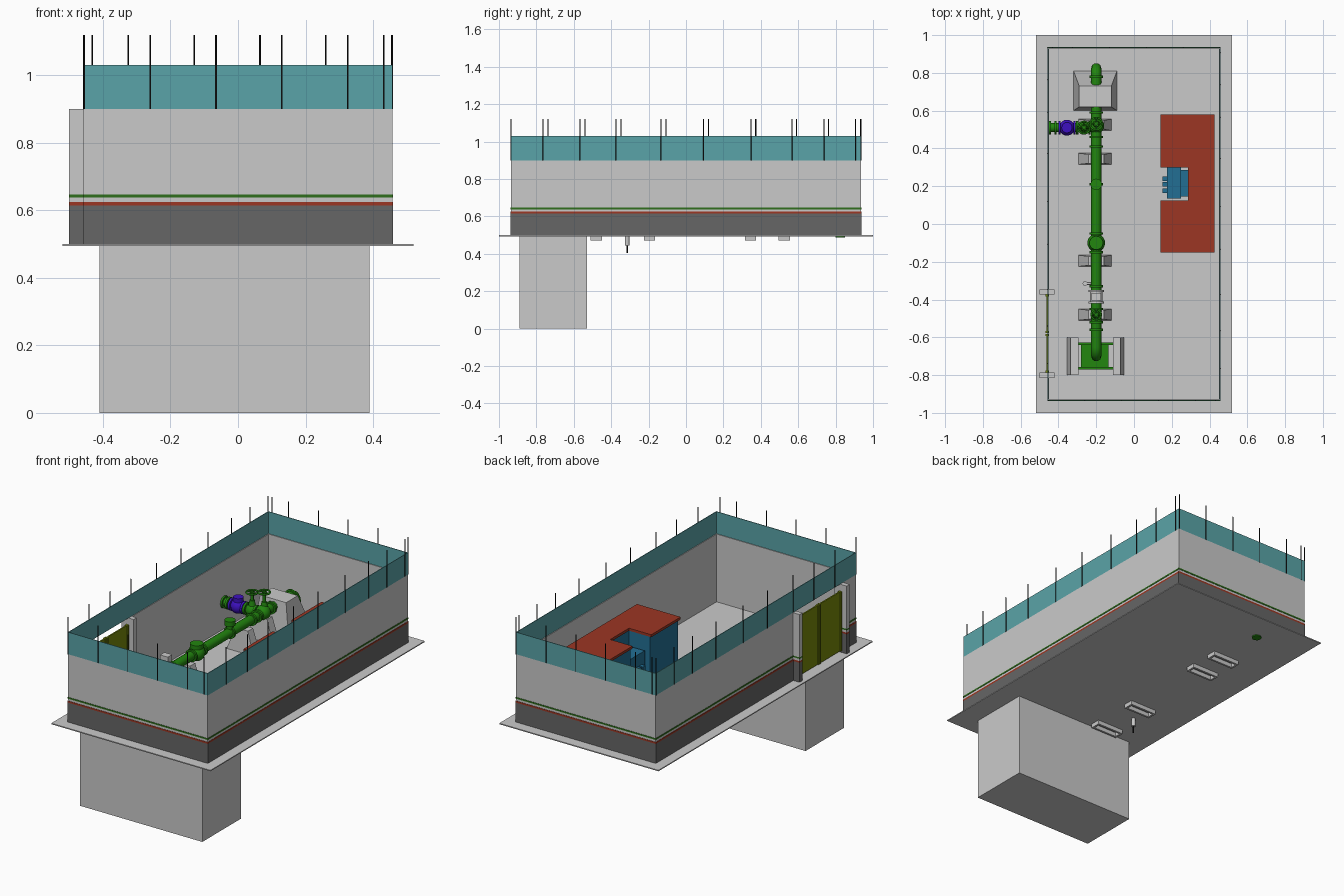
import bpy, bmesh, math
from mathutils import Vector

if "Cube" in bpy.data.objects:
    bpy.data.objects.remove(bpy.data.objects["Cube"])


def material(name, hex_code):
    srgb = [int(hex_code[i:i + 2], 16) / 255 for i in (0, 2, 4)]
    col = [((c + 0.055) / 1.055) ** 2.4 if c > 0.04 else c / 12.92 for c in srgb] + [1]
    m = bpy.data.materials.new(name)
    m.use_nodes = True
    m.diffuse_color = col
    m.node_tree.nodes["Principled BSDF"].inputs["Base Color"].default_value = col
    return m


LIGHT = material("light concrete", "cacaca")
DARK = material("dark grey paint", "666666")
TEAL = material("teal mesh", "5aa4a8")
RED = material("brick red", "9c3623")
GREEN = material("pipe green", "22860f")
LINE = material("line green", "2f6e1c")
BLUE = material("cabin blue", "226f94")
OLIVE = material("gate olive", "76880a")
VIOLET = material("valve violet", "3d10c0")
BLACK = material("black steel", "151515")


def finish(name, bm, mat, smooth=False):
    bmesh.ops.recalc_face_normals(bm, faces=bm.faces)
    me = bpy.data.meshes.new(name)
    bm.to_mesh(me)
    bm.free()
    me.materials.append(mat)
    ob = bpy.data.objects.new(name, me)
    bpy.context.collection.objects.link(ob)
    if smooth:
        bpy.ops.object.select_all(action='DESELECT')
        ob.select_set(True)
        bpy.context.view_layer.objects.active = ob
        bpy.ops.object.shade_smooth_by_angle(angle=math.radians(40))
    return ob


def box(name, x, y, z, mat, tx=(0, 0), ty=(0, 0)):
    """Box from (min, max) ranges; tx and ty pull the top edges inwards."""
    bm = bmesh.new()
    bmesh.ops.create_cube(bm, size=1)
    for v in bm.verts:
        i, j, k = (int(c > 0) for c in v.co)
        v.co = (x[i] + k * tx[i] * (1 - 2 * i), y[j] + k * ty[j] * (1 - 2 * j), z[k])
    return finish(name, bm, mat)


def rod(name, a, b, r, mat, r2=None, sides=20):
    a, b = Vector(a), Vector(b)
    bm = bmesh.new()
    bmesh.ops.create_cone(bm, cap_ends=True, segments=sides, radius1=r,
                          radius2=r if r2 is None else r2, depth=(b - a).length)
    rot = (b - a).to_track_quat('Z', 'Y')
    for v in bm.verts:
        v.co = rot @ v.co + (a + b) / 2
    return finish(name, bm, mat, True)


def ball(name, centre, r, mat):
    bm = bmesh.new()
    bmesh.ops.create_uvsphere(bm, u_segments=20, v_segments=12, radius=r)
    bmesh.ops.translate(bm, verts=bm.verts, vec=centre)
    return finish(name, bm, mat, True)


def tube(name, points, r, mat, cyclic=False):
    cu = bpy.data.curves.new(name, 'CURVE')
    cu.dimensions = '3D'
    cu.bevel_depth, cu.bevel_resolution, cu.use_fill_caps = r, 3, True
    sp = cu.splines.new('POLY')
    sp.points.add(len(points) - 1)
    for p, co in zip(sp.points, points):
        p.co = (*co, 1)
    sp.use_cyclic_u = cyclic
    cu.materials.append(mat)
    ob = bpy.data.objects.new(name, cu)
    bpy.context.collection.objects.link(ob)


# Ground slab and buried tank
box("ground_slab", (-.52, .52), (-1, 1), (.494, .5), LIGHT)
box("buried_tank", (-.41, .39), (-.89, -.53), (0, .495), LIGHT)

# Perimeter walls: plain core with painted bands on the outer face
W, F, T = .457, .935, .008
G0, G1 = -.8, -.36
BANDS = [(.5, .615, DARK), (.615, .625, RED), (.638, .647, LINE)]


def wall(name, x, y, out):
    box(name, x, y, (.5, .9), LIGHT)
    for k, (lo, hi, mat) in enumerate(BANDS):
        px, py = x, y
        if out[0]:
            s = x[1] if out[0] > 0 else x[0]
            px = (s - .001, s + .002) if out[0] > 0 else (s - .002, s + .001)
        else:
            s = y[1] if out[1] > 0 else y[0]
            py = (s - .001, s + .002) if out[1] > 0 else (s - .002, s + .001)
        box(f"{name}_band_{k}", px, py, (lo, hi), mat)


wall("front_wall", (-W, W), (-F, -F + T), (0, -1))
wall("back_wall", (-W, W), (F - T, F), (0, 1))
wall("left_wall", (W - T, W), (-F, F), (1, 0))
wall("right_wall_front", (-W, -W + T), (-F, G0), (-1, 0))
wall("right_wall_back", (-W, -W + T), (G1, F), (-1, 0))

# Teal mesh fence above the walls
for s, side in ((-1, "a"), (1, "b")):
    box(f"mesh_end_{side}", (-W, W), sorted((s * F, s * (F - .004))), (.9, 1.03), TEAL)
    box(f"mesh_side_{side}", sorted((s * W, s * (W - .004))), (-F, F), (.9, 1.03), TEAL)

# Fence rods, each opposite side mirrored
for x in (-.455, -.26, -.065, .13, .325, .432):
    for s in (-1, 1):
        rod("end_rod", (-s * x, s * F, .9), (-s * x, s * F, 1.12), .0028, BLACK, sides=6)
for y in (-.738, -.54, -.348, -.107, .12, .373, .592, .763, .932):
    for s in (-1, 1):
        yy = y if s < 0 else y - .026
        rod("side_rod", (s * W, yy, .9), (s * W, yy, 1.12), .0028, BLACK, sides=6)

# Gate posts and two gate leaves
for y in (G0, G1):
    levels = [(.5, .615, DARK), (.615, .625, RED), (.625, .638, LIGHT),
              (.638, .647, LINE), (.647, .9, LIGHT)]
    for lo, hi, mat in levels:
        box("gate_post", (-.5, -.42), (y - .014, y + .014), (lo, hi), mat)
mid = (G0 + G1) / 2
for a, b in ((G0 + .014, mid - .003), (mid + .003, G1 - .014)):
    box("gate_leaf", (-.463, -.455), (a, b), (.51, .86), OLIVE)
    for y in (a, b - .01):
        box("gate_stile", (-.468, -.45), (y, y + .01), (.51, .86), OLIVE)

# Cabin with a recess on its inner side
def notched(name, x0, x1, y0, y1, n, z0, z1, mat):
    prof = [(x0, y0), (x1, y0), (x1, y1), (x0, y1),
            (x0, n[2]), (n[0], n[2]), (n[0], n[1]), (x0, n[1])]
    bm = bmesh.new()
    f = bm.faces.new([bm.verts.new((*p, z0)) for p in prof])
    ext = bmesh.ops.extrude_face_region(bm, geom=[f])["geom"]
    bmesh.ops.translate(bm, vec=(0, 0, z1 - z0),
                        verts=[v for v in ext if isinstance(v, bmesh.types.BMVert)])
    return finish(name, bm, mat)


notched("cabin_body", .15, .415, -.14, .57, (.29, .12, .305), .5, .775, BLUE)
notched("cabin_roof", .14, .425, -.15, .58, (.285, .125, .3), .775, .79, RED)
box("recess_cabinet", (.175, .25), (.135, .3), (.5, .69), BLUE)
box("recess_shelf", (.25, .285), (.145, .285), (.5, .66), BLUE)
for y in (.175, .21, .24):
    box("cabinet_step", (.15, .178), (y - .012, y + .012), (.5, .62), BLUE)

# Main pipe with elbows at both ends
PX, PZ, R = -.2, .66, .027


def arc(yc, s, r=.05):
    return [(PX, yc + s * r * math.sin(t), PZ - r + r * math.cos(t))
            for t in (i * math.pi / 16 for i in range(9))]


tube("main_pipe", [(PX, -.7, .49)] + arc(-.65, -1)[::-1] + arc(.775, 1) + [(PX, .825, .488)],
     R, GREEN)
for y in (-.56, -.52, -.45, -.33, -.15, -.05, .21, .41, .46, .59, .78):
    rod("pipe_flange", (PX, y - .006, PZ), (PX, y + .006, PZ), .036, GREEN)

# Check valve, strainer and gate valve bodies
ball("check_valve", (PX, -.1, PZ), .047, GREEN)
rod("check_valve_cap", (PX, -.1, PZ), (PX, -.1, .715), .036, GREEN)
rod("air_valve_neck", (PX, .21, PZ), (PX, .21, .71), .018, GREEN)
rod("air_valve_cap", (PX, .21, .705), (PX, .21, .735), .03, GREEN)
ball("gate_valve_body", (PX, .52, PZ), .042, GREEN)


def handwheel(x, y, z, r):
    rod("wheel_stem", (x, y, PZ), (x, y, z + .01), .009, GREEN)
    rod("valve_bonnet", (x, y, PZ), (x, y, PZ + .06), .026, GREEN, r2=.014)
    ring = [(x + r * math.cos(i * math.pi / 10), y + r * math.sin(i * math.pi / 10), z)
            for i in range(20)]
    tube("wheel_rim", ring, .005, GREEN, True)
    for dx, dy in ((r, 0), (0, r)):
        rod("wheel_spoke", (x - dx, y - dy, z), (x + dx, y + dy, z), .004, GREEN, sides=8)


handwheel(PX, .53, .775, .032)
handwheel(-.265, .51, .765, .032)
handwheel(PX, -.48, .74, .026)

# Side branch with the violet valve
rod("branch_pipe", (PX, .51, PZ), (-.45, .51, PZ), .024, GREEN)
ball("branch_valve_body", (-.265, .51, PZ), .036, GREEN)
for x in (-.235, -.3, -.415, -.445):
    rod("branch_flange", (x - .006, .51, PZ), (x + .006, .51, PZ), .035, GREEN)
ball("violet_valve", (-.355, .51, PZ), .042, VIOLET)
rod("violet_valve_cap", (-.355, .51, PZ), (-.355, .51, .715), .028, VIOLET)
for x in (-.395, -.315):
    rod("violet_flange", (x - .006, .51, PZ), (x + .006, .51, PZ), .036, VIOLET)

# Grey flow meter with its drain
rod("meter_body", (PX, -.42, PZ), (PX, -.35, PZ), .033, LIGHT)
for y in (-.415, -.355):
    rod("meter_flange", (PX, y - .006, PZ), (PX, y + .006, PZ), .042, LIGHT)
rod("meter_neck", (PX, -.385, PZ), (PX, -.385, .72), .012, DARK)
box("meter_head", (-.225, -.175), (-.405, -.365), (.72, .755), LIGHT)
rod("drain_arm", (PX, -.315, .64), (-.265, -.315, .64), .007, LIGHT)
rod("drain_sleeve", (-.26, -.315, .445), (-.26, -.315, .65), .012, LIGHT)
rod("drain_tip", (-.26, -.315, .405), (-.26, -.315, .445), .004, BLACK)

# Pipe supports on shallow footings with recessed undersides
for y in (-.48, -.195, .345, .525):
    box("support_pedestal", (-.295, -.12), (y - .03, y + .03), (.5, .635), LIGHT,
        tx=(.055, .04), ty=(.006, .006))
    for x in (-.295, -.132):
        box("footing_end", (x, x + .012), (y - .03, y + .03), (.47, .5), LIGHT)
    for dy in (-.03, .018):
        box("footing_side", (-.295, -.12), (y + dy, y + dy + .012), (.47, .5), LIGHT)

# Thrust block at the back, intake stands and cover plate at the front
box("thrust_block", (-.32, -.09), (.6, .81), (.5, .7), LIGHT, tx=(.03, .03), ty=(.02, .08))
box("stand_right", (-.355, -.295), (-.8, -.6), (.5, .62), LIGHT, tx=(.02, 0))
box("stand_left", (-.11, -.052), (-.8, -.6), (.5, .62), LIGHT, tx=(0, .02))
box("intake_plate", (-.28, -.135), (-.77, -.63), (.57, .58), GREEN)
for y in (-.77, -.64):
    box("intake_beam", (-.3, -.105), (y, y + .012), (.575, .6), GREEN)
